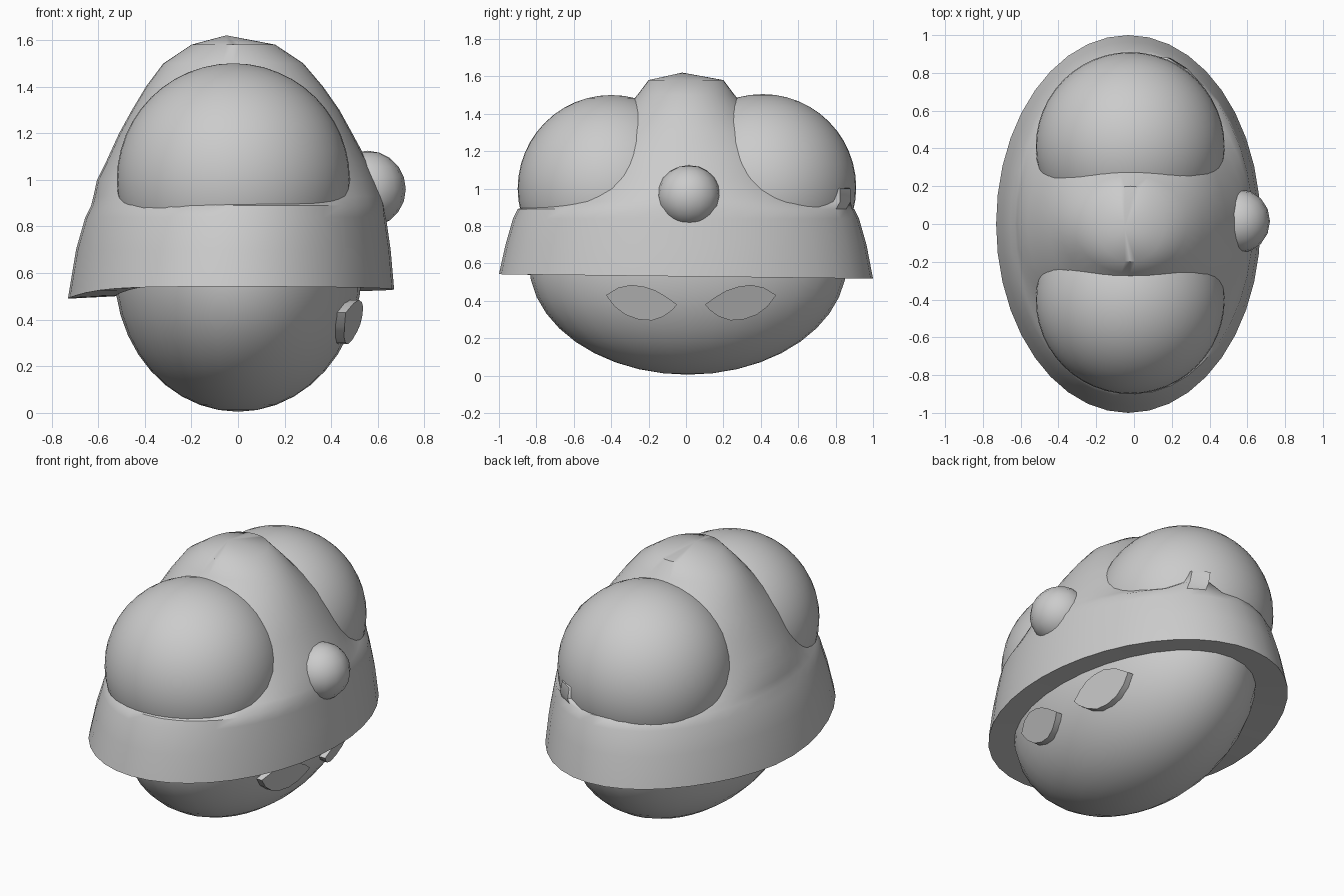
import bpy, bmesh, math

if "Cube" in bpy.data.objects:
    bpy.data.objects.remove(bpy.data.objects["Cube"])

HEAD_C, HEAD_R = (0, 0.01, 0.605), (0.53, 0.85, 0.60)


def finish(name, bm, angle=40):
    bmesh.ops.recalc_face_normals(bm, faces=bm.faces)
    mesh = bpy.data.meshes.new(name)
    bm.to_mesh(mesh)
    bm.free()
    ob = bpy.data.objects.new(name, mesh)
    bpy.context.collection.objects.link(ob)
    bpy.ops.object.select_all(action='DESELECT')
    bpy.context.view_layer.objects.active = ob
    ob.select_set(True)
    bpy.ops.object.shade_smooth_by_angle(angle=math.radians(angle))
    return ob


def ball(name, centre, radii, seg, rings):
    bm = bmesh.new()
    bmesh.ops.create_uvsphere(bm, u_segments=seg, v_segments=rings, radius=1)
    bmesh.ops.scale(bm, vec=radii, verts=bm.verts)
    bmesh.ops.translate(bm, vec=centre, verts=bm.verts)
    return finish(name, bm)


# Head and the round bulges
ball("head", HEAD_C, HEAD_R, 32, 20)
ball("front_bulge", (-0.02, -0.4, 1.0), (0.5, 0.5, 0.5), 48, 24)
ball("back_bulge", (-0.02, 0.41, 1.005), (0.5, 0.5, 0.5), 48, 24)
ball("side_knob", (0.555, 0.015, 0.96), (0.165, 0.17, 0.165), 16, 10)

# Hood: lofted ellipses (z, centre x, radius x, radius y), first ring is the inner rim
RINGS = [(0.54, -0.01, 0.52, 0.84), (0.53, -0.03, 0.70, 1.0),
         (0.70, -0.02, 0.675, 0.965), (0.84, -0.01, 0.645, 0.925),
         (0.89, 0, 0.63, 0.90), (0.93, 0, 0.62, 0.79), (1.0, -0.005, 0.60, 0.67),
         (1.08, -0.005, 0.56, 0.61), (1.2, -0.01, 0.50, 0.55),
         (1.3, -0.01, 0.445, 0.46), (1.4, -0.015, 0.38, 0.35),
         (1.5, -0.02, 0.30, 0.26), (1.58, -0.02, 0.18, 0.20)]
N = 40
bm = bmesh.new()
loops = []
for k, (z, cx, rx, ry) in enumerate(RINGS):
    loop = []
    for i in range(N):
        a = 2 * math.pi * i / N
        c, s = math.cos(a), math.sin(a)
        # rim sags at the left and towards the back
        dz = -0.04 * max(0, -c) ** 6 - 0.012 * s if k < 2 else 0
        # small torn flap over the back bulge
        r = 0.925 if 0.9 < z < 1.05 and 60 < math.degrees(a) < 78 else ry
        loop.append(bm.verts.new((cx + rx * c, r * s, z + dz)))
    loops.append(loop)
for lo, hi in zip(loops, loops[1:]):
    for i in range(N):
        j = (i + 1) % N
        bm.faces.new((lo[i], lo[j], hi[j], hi[i]))
apex = bm.verts.new((-0.05, -0.02, 1.62))
for i in range(N):
    bm.faces.new((loops[-1][i], loops[-1][(i + 1) % N], apex))
finish("hood", bm)

# Almond eyes on the +x side: raised slabs following the head surface
ALMOND = [(0.075, 0.38), (0.13, 0.42), (0.19, 0.455), (0.25, 0.475), (0.32, 0.485),
          (0.39, 0.47), (0.455, 0.43), (0.41, 0.37), (0.35, 0.325), (0.28, 0.3),
          (0.21, 0.295), (0.15, 0.315), (0.10, 0.35)]


def head_x(y, z):
    u, v = (y - HEAD_C[1]) / HEAD_R[1], (z - HEAD_C[2]) / HEAD_R[2]
    return HEAD_R[0] * math.sqrt(max(0, 1 - u * u - v * v))


for name, side in (("front_eye", -1), ("back_eye", 1)):
    bm = bmesh.new()
    pts = [(0.027 + side * y, z) for y, z in ALMOND]
    outer = [bm.verts.new((head_x(y, z) + 0.035, y, z)) for y, z in pts]
    inner = [bm.verts.new((head_x(y, z) - 0.02, y, z)) for y, z in pts]
    bm.faces.new(outer)
    bm.faces.new(inner[::-1])
    for i in range(len(pts)):
        j = (i + 1) % len(pts)
        bm.faces.new((outer[i], outer[j], inner[j], inner[i]))
    finish(name, bm)
